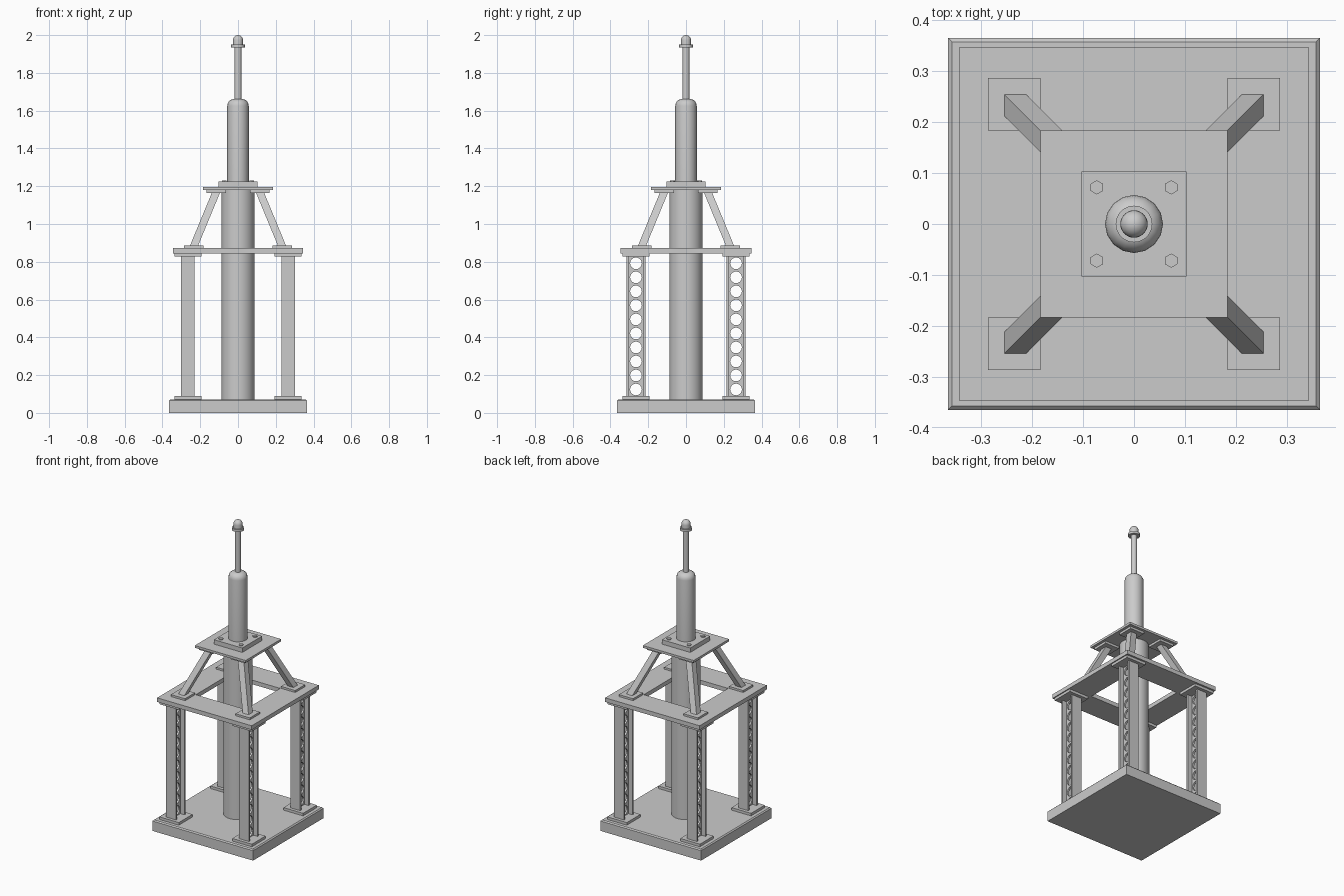
import bpy, bmesh
from math import sin, cos, pi, radians

if "Cube" in bpy.data.objects:
    bpy.data.objects.remove(bpy.data.objects["Cube"])

def finish(name, bm):
    bmesh.ops.remove_doubles(bm, verts=bm.verts, dist=1e-5)
    bmesh.ops.recalc_face_normals(bm, faces=bm.faces)
    me = bpy.data.meshes.new(name)
    bm.to_mesh(me)
    bm.free()
    ob = bpy.data.objects.new(name, me)
    bpy.context.collection.objects.link(ob)
    return ob

def hull(bm, bottom, top):
    """Prism between two loops with the same number of points."""
    a = [bm.verts.new(p) for p in bottom]
    b = [bm.verts.new(p) for p in top]
    bm.faces.new(a)
    bm.faces.new(b)
    n = len(a)
    for i in range(n):
        bm.faces.new((a[i], a[(i + 1) % n], b[(i + 1) % n], b[i]))

def rect(x, y, z, hx, hy):
    return [(x - hx, y - hy, z), (x + hx, y - hy, z), (x + hx, y + hy, z), (x - hx, y + hy, z)]

def box(name, x, y, hx, hy, z0, z1):
    bm = bmesh.new()
    hull(bm, rect(x, y, z0, hx, hy), rect(x, y, z1, hx, hy))
    return finish(name, bm)

def lathe(name, profile, segs):
    bm = bmesh.new()
    vs = [bm.verts.new((r, 0, z)) for r, z in profile]
    es = [bm.edges.new(p) for p in zip(vs, vs[1:])]
    bmesh.ops.spin(bm, geom=vs + es, axis=(0, 0, 1), cent=(0, 0, 0),
                   angle=2 * pi, steps=segs, use_duplicate=False)
    bmesh.ops.remove_doubles(bm, verts=bm.verts, dist=1e-5)
    ob = finish(name, bm)
    bpy.ops.object.select_all(action='DESELECT')
    ob.select_set(True)
    bpy.context.view_layer.objects.active = ob
    bpy.ops.object.shade_smooth_by_angle(angle=radians(35))
    return ob

def arc(r_in, z_in, rad, steps=5):
    return [(r_in + rad * cos(i * pi / 2 / steps), z_in + rad * sin(i * pi / 2 / steps))
            for i in range(steps + 1)]

# Base slab with chamfered top
bm = bmesh.new()
hull(bm, rect(0, 0, 0, .365, .365), rect(0, 0, .072, .365, .365))
bmesh.ops.bevel(bm, geom=[e for e in bm.edges if all(v.co.z > .05 for v in e.verts)],
                offset=.007, segments=1, affect='EDGES')
finish("base_slab", bm)

# Perforated H-section post, local origin at its axis
def post(name, x, y, z0=.087, pitch=.0742, holes=10):
    bm = bmesh.new()
    w, d, t, r, n = .036, .05, .006, .031, 16
    h = pitch * holes
    for s in (-1, 1):
        yc = y + s * (d - t)
        hull(bm, rect(x, yc, z0, w, t), rect(x, yc, z0 + h, w, t))
    hy, hz = d - 2 * t, pitch / 2
    for k in range(holes):
        zc = z0 + (k + .5) * pitch
        rings = []
        for i in range(n):
            c, s = cos(2 * pi * i / n), sin(2 * pi * i / n)
            m = max(abs(c), abs(s))
            o = (y + hy * c / m, zc + hz * s / m)
            q = (y + r * c, zc + r * s)
            rings.append([bm.verts.new((x + dx, *p)) for p in (o, q) for dx in (-t, t)])
        for i in range(n):
            a, b = rings[i], rings[(i + 1) % n]
            for j, l in ((0, 2), (1, 3), (2, 3)):
                bm.faces.new((a[j], b[j], b[l], a[l]))
    return finish(name, bm)

# Sheared square strut leaning toward the centre
def strut(name, sx, sy):
    bm = bmesh.new()
    hull(bm, rect(sx * .235, sy * .235, .88, .0215, .0215),
         rect(sx * .115, sy * .115, 1.17, .0215, .0215))
    return finish(name, bm)

# Hexagonal bolt head
def bolt(name, x, y):
    bm = bmesh.new()
    loops = [[(x + .014 * cos(k * pi / 3 + pi / 6), y + .014 * sin(k * pi / 3 + pi / 6), z)
              for k in range(6)] for z in (1.22, 1.23)]
    hull(bm, *loops)
    return finish(name, bm)

# Everything that repeats at the four corners
for sx, side in ((-1, "left"), (1, "right")):
    for sy, end in ((-1, "front"), (1, "back")):
        tag = f"{end}_{side}"
        px, py = sx * .265, sy * .265
        box(f"foot_plate_{tag}", px, py, .071, .071, .07, .089)
        post(f"post_{tag}", px, py)
        box(f"post_top_plate_{tag}", px, py, .071, .071, .828, .847)
        box(f"strut_foot_{tag}", sx * .235, sy * .235, .0515, .0515, .868, .885)
        strut(f"strut_{tag}", sx, sy)
        box(f"strut_head_{tag}", sx * .115, sy * .115, .0515, .0515, 1.165, 1.182)
        bolt(f"bolt_{tag}", sx * .073, sy * .072)

# Square frame ring on the posts
bm = bmesh.new()
loops = [[bm.verts.new(p) for p in rect(0, 0, z, hx, hy)]
         for z, hx, hy in ((.845, .343, .348), (.872, .343, .348), (.872, .18, .18), (.845, .18, .18))]
for k in range(4):
    a, b = loops[k], loops[(k + 1) % 4]
    for i in range(4):
        bm.faces.new((a[i], a[(i + 1) % 4], b[(i + 1) % 4], b[i]))
finish("frame_ring", bm)

# Top plate and mast flange
box("top_plate", 0, 0, .184, .184, 1.18, 1.195)
box("mast_flange", 0, 0, .103, .103, 1.193, 1.224)

# Central column, mast, rod and tip
lathe("central_column", [(0, .06), (.0875, .06), (.0875, 1.185), (0, 1.185)], 32)
lathe("mast", [(0, 1.2), (.057, 1.2)] + arc(.02, 1.625, .037) + [(0, 1.662)], 16)
lathe("rod", [(0, 1.65), (.019, 1.65), (.019, 1.945), (0, 1.945)], 16)
lathe("tip_collar", [(0, 1.934), (.036, 1.934), (.036, 1.95), (0, 1.95)], 24)
lathe("tip_cap", [(0, 1.945), (.027, 1.945)] + arc(0, 1.973, .027, 6), 24)
